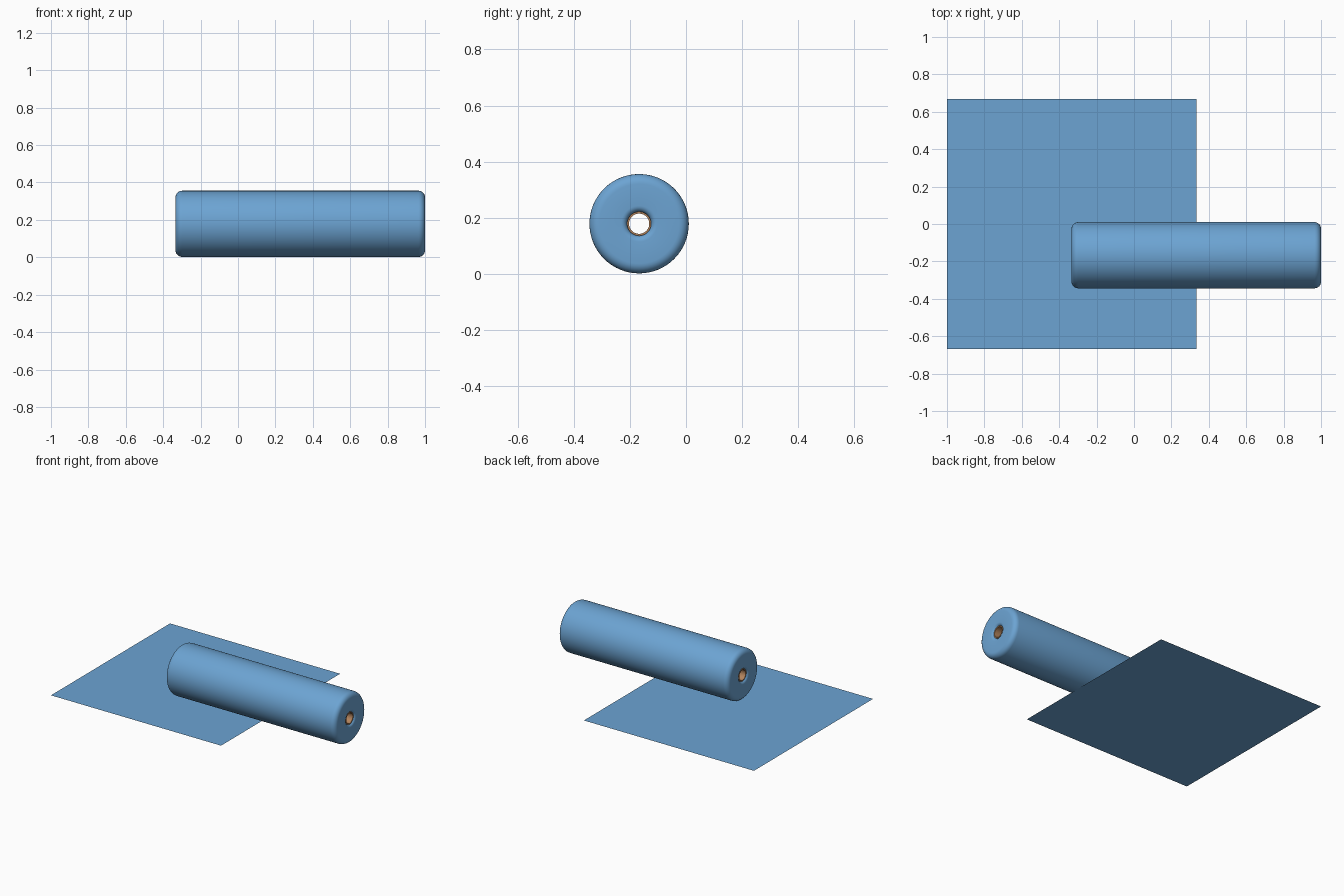
import bpy
import bmesh
import math
from mathutils import Matrix, Vector

if "Cube" in bpy.data.objects:
    bpy.data.objects.remove(bpy.data.objects["Cube"], do_unlink=True)

HALF = 0.667                            # half the roll length and half the sheet side
AXIS = Vector((0.333, -0.167, 0.179))   # centre of the roll


def material(name, colour):
    mat = bpy.data.materials.new(name)
    mat.use_nodes = True
    mat.diffuse_color = colour
    mat.node_tree.nodes["Principled BSDF"].inputs["Base Color"].default_value = colour
    return mat


def add_object(name, bm, mat):
    mesh = bpy.data.meshes.new(name)
    bm.to_mesh(mesh)
    bm.free()
    mesh.materials.append(mat)
    obj = bpy.data.objects.new(name, mesh)
    bpy.context.collection.objects.link(obj)
    return obj


def lathe(name, half_profile, mat, segments=64):
    """Revolve a mirrored, closed (x, radius) profile about the roll axis."""
    profile = half_profile + [(-x, r) for x, r in reversed(half_profile)]
    bm = bmesh.new()
    rings = []
    for x, r in profile:
        angles = [math.tau * i / segments for i in range(segments)]
        rings.append([bm.verts.new((x, r * math.cos(a), r * math.sin(a))) for a in angles])
    for k, ring in enumerate(rings):
        after = rings[(k + 1) % len(rings)]
        for i in range(segments):
            j = (i + 1) % segments
            bm.faces.new((ring[i], ring[j], after[j], after[i]))
    bmesh.ops.recalc_face_normals(bm, faces=bm.faces)
    obj = add_object(name, bm, mat)
    obj.location = AXIS
    bpy.ops.object.select_all(action="DESELECT")
    obj.select_set(True)
    bpy.context.view_layer.objects.active = obj
    bpy.ops.object.shade_smooth_by_angle(angle=math.radians(40))
    return obj


def arc(cx, cr, radius, start, end, steps=6):
    """Points of a rounded edge, angles in degrees from the roll axis."""
    angles = [math.radians(start + (end - start) * i / steps) for i in range(steps + 1)]
    return [(cx + radius * math.cos(a), cr + radius * math.sin(a)) for a in angles]


blue = material("paper_blue", (0.15, 0.37, 0.65, 1))
brown = material("cardboard_brown", (0.45, 0.23, 0.11, 1))

# Paper roll: bore, rounded inner lip, flat end, rounded outer edge
lip = arc(HALF - 0.022, 0.064, 0.022, 270, 360)
edge = arc(HALF - 0.035, 0.142, 0.035, 0, 90)
lathe("paper_roll", [(0.3, 0.042)] + lip + edge, blue)

# Cardboard core: thin open tube
core_end = HALF - 0.008
lathe("cardboard_core", [(core_end, 0.036), (core_end, 0.043)], brown)

# Flat square sheet on the ground
bm = bmesh.new()
bmesh.ops.create_grid(bm, x_segments=1, y_segments=1, size=HALF,
                      matrix=Matrix.Translation((-0.333, 0, 0)))
add_object("paper_sheet", bm, blue)
